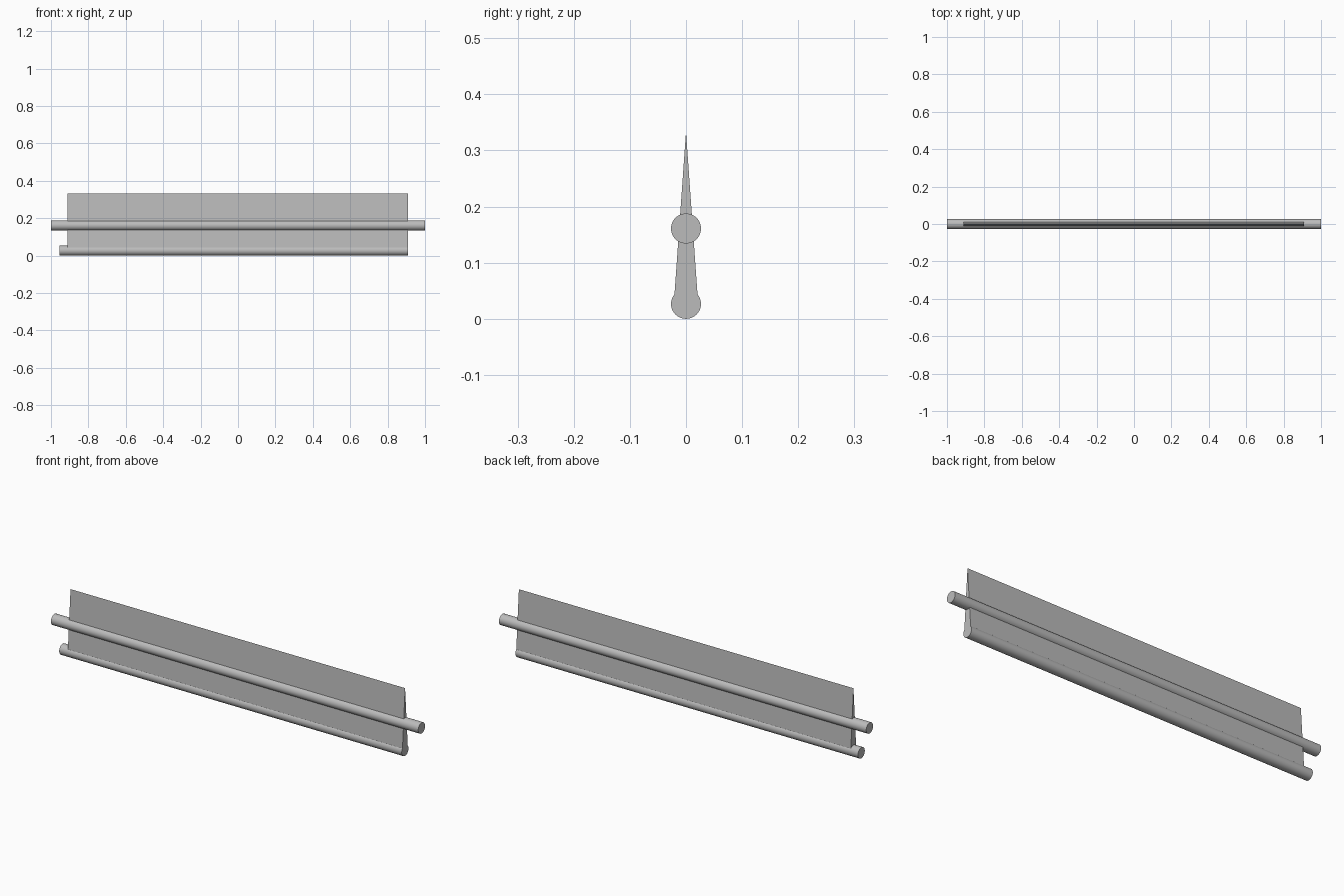
import bpy, bmesh, math

if "Cube" in bpy.data.objects:
    bpy.data.objects.remove(bpy.data.objects["Cube"])

metal = bpy.data.materials.new("grey metal")
metal.diffuse_color = (0.5, 0.5, 0.5, 1)
metal.use_nodes = True
metal.node_tree.nodes["Principled BSDF"].inputs["Base Color"].default_value = metal.diffuse_color


def rod(name, x0, x1, z, r=0.0267):
    """Smooth round bar lying along x."""
    bpy.ops.mesh.primitive_cylinder_add(
        vertices=48, radius=r, depth=x1 - x0,
        location=((x0 + x1) / 2, 0, z), rotation=(0, math.pi / 2, 0))
    ob = bpy.context.object
    ob.name = name
    ob.data.materials.append(metal)
    bpy.ops.object.shade_smooth_by_angle(angle=math.radians(30))


def blade(name, x0, x1, profile):
    """Extrude a (y, z) profile along x."""
    bm = bmesh.new()
    face = bm.faces.new([bm.verts.new((x0, y, z)) for y, z in profile])
    new = bmesh.ops.extrude_face_region(bm, geom=[face])["geom"]
    bmesh.ops.translate(bm, vec=(x1 - x0, 0, 0),
                        verts=[v for v in new if isinstance(v, bmesh.types.BMVert)])
    bmesh.ops.recalc_face_normals(bm, faces=bm.faces)
    me = bpy.data.meshes.new(name)
    bm.to_mesh(me)
    bm.free()
    me.materials.append(metal)
    bpy.context.collection.objects.link(bpy.data.objects.new(name, me))


# pivot shaft and weighted lower edge
rod("pivot_shaft", -1.0, 1.0, 0.161)
rod("lower_rod", -0.955, 0.91, 0.0267)

# tapered blade with a knife edge on top
blade("tapered_blade", -0.912, 0.91,
      [(-0.0215, 0.03), (0.0215, 0.03), (0.0, 0.333)])
